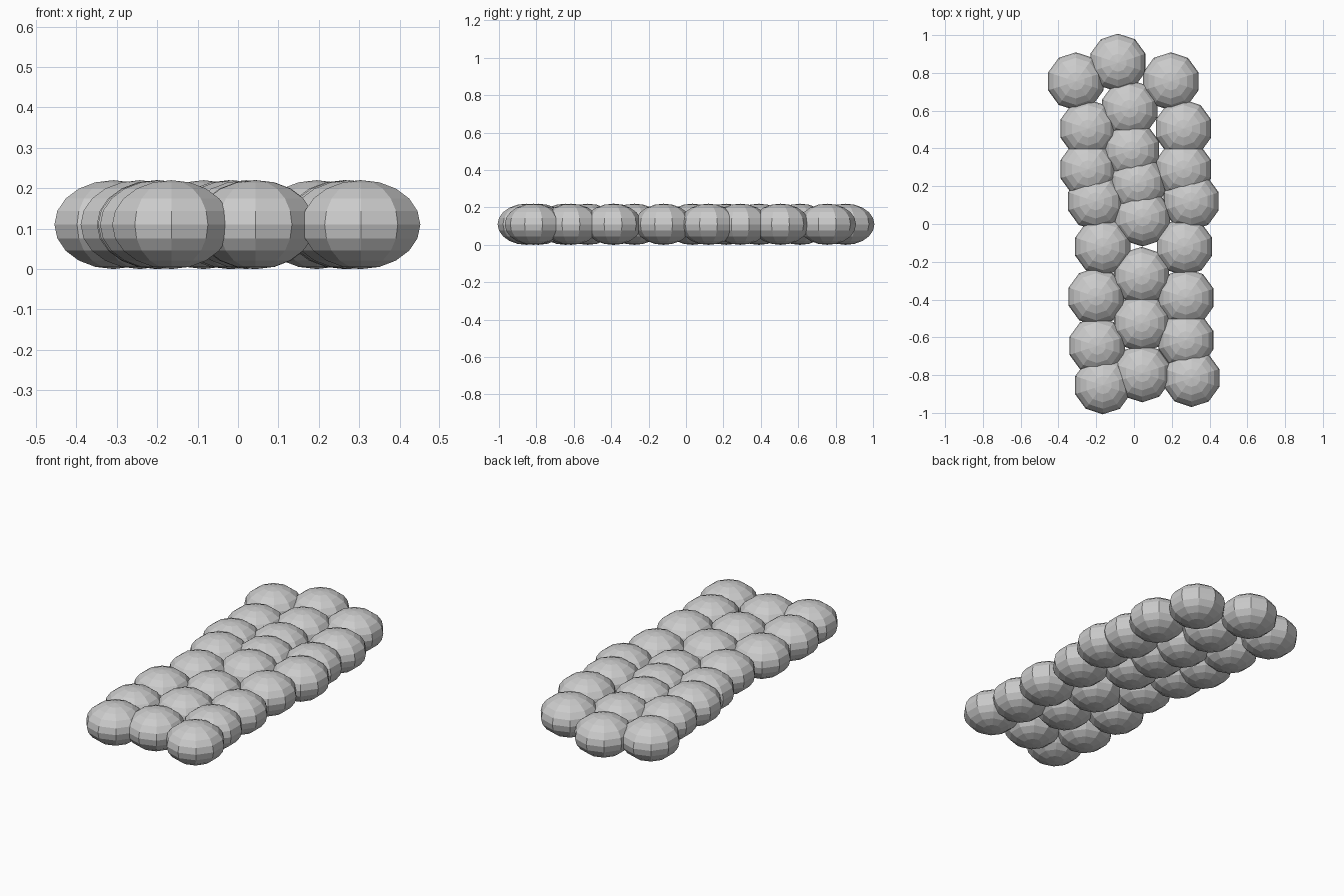
import bpy

# Flattened low-poly ball size
RADIUS = 0.154
HALF_HEIGHT = 0.11

# Ball centres (x, y) of the three rows, back to front
rows = {
    "left": [(-0.308, 0.755), (-0.243, 0.505), (-0.243, 0.29), (-0.203, 0.12),
             (-0.165, -0.12), (-0.20, -0.385), (-0.195, -0.645), (-0.165, -0.8535)],
    "middle": [(-0.085, 0.8535), (-0.023, 0.61), (-0.013, 0.39), (0.02, 0.215),
               (0.045, 0.035), (0.04, -0.275), (0.04, -0.525), (0.043, -0.79)],
    "right": [(0.195, 0.755), (0.262, 0.505), (0.262, 0.29), (0.302, 0.12),
              (0.267, -0.12), (0.275, -0.39), (0.275, -0.615), (0.305, -0.815)],
}


def add_ball(name, x, y):
    bpy.ops.mesh.primitive_uv_sphere_add(
        segments=10, ring_count=10, radius=1, location=(x, y, HALF_HEIGHT))
    ball = bpy.context.object
    ball.name = name
    ball.scale = (RADIUS, RADIUS, HALF_HEIGHT)
    bpy.ops.object.transform_apply(location=False, rotation=False, scale=True)


for side, centres in rows.items():
    for i, (x, y) in enumerate(centres, 1):
        add_ball(f"{side}_ball_{i}", x, y)
